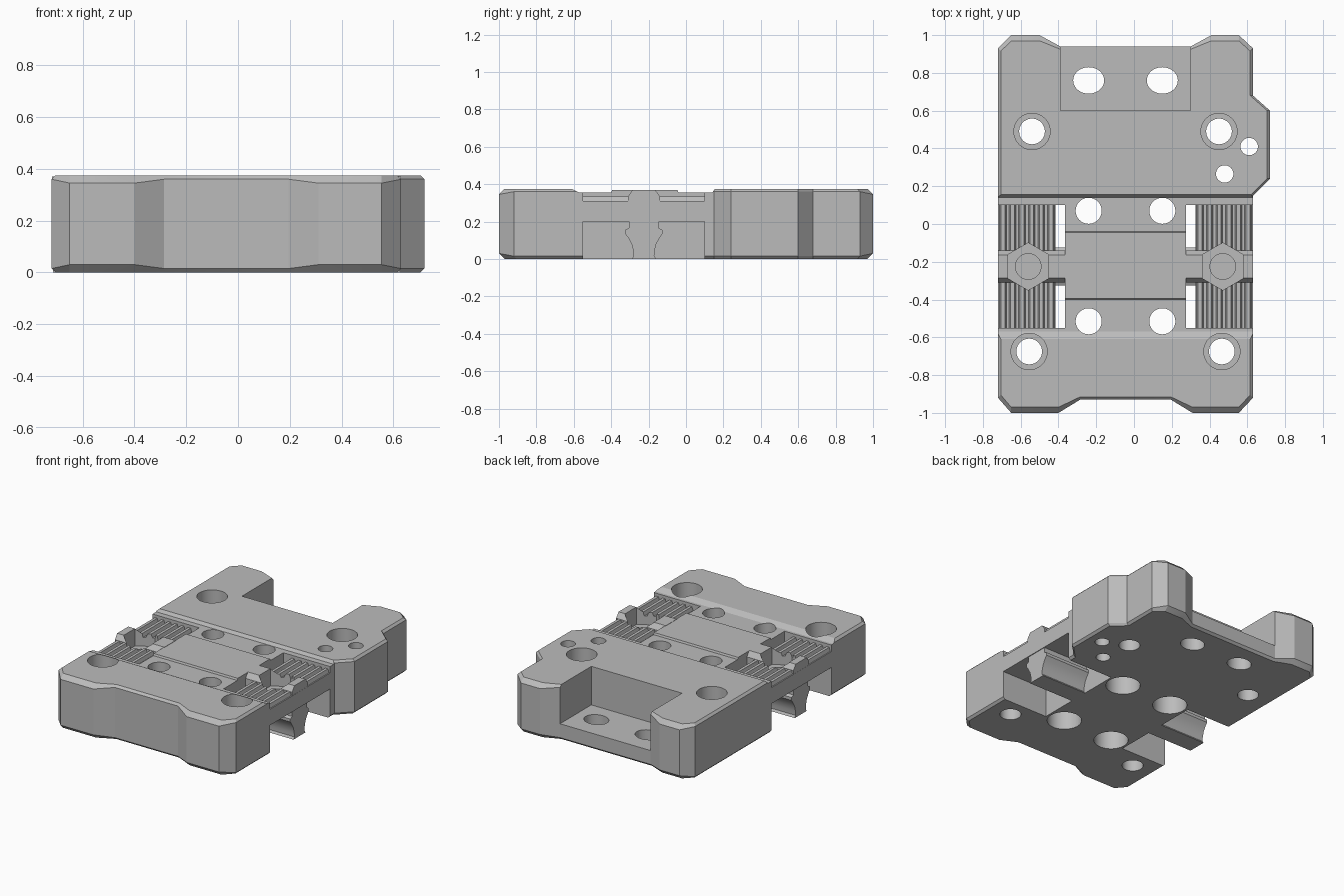
import bpy, bmesh
from math import cos, sin, pi, radians

if "Cube" in bpy.data.objects:
    bpy.data.objects.remove(bpy.data.objects["Cube"])

MID = -0.045          # symmetry plane of the base
TOP = 0.375

grey = bpy.data.materials.new("matte_grey")
grey.use_nodes = True
colour = (0.5, 0.5, 0.5, 1)
grey.diffuse_color = colour
grey.node_tree.nodes["Principled BSDF"].inputs["Base Color"].default_value = colour


def link(name, bm):
    bmesh.ops.recalc_face_normals(bm, faces=bm.faces)
    mesh = bpy.data.meshes.new(name)
    bm.to_mesh(mesh)
    bm.free()
    mesh.materials.append(grey)
    ob = bpy.data.objects.new(name, mesh)
    bpy.context.collection.objects.link(ob)
    return ob


def loft(name, loops):
    bm = bmesh.new()
    rings = [[bm.verts.new(p) for p in loop] for loop in loops]
    n = len(rings[0])
    for a, b in zip(rings, rings[1:]):
        for i in range(n):
            j = (i + 1) % n
            bm.faces.new((a[i], a[j], b[j], b[i]))
    bm.faces.new(rings[0])
    bm.faces.new(rings[-1])
    return link(name, bm)


def prism(name, pts, axis, lo, hi):
    place = {"x": lambda p, t: (t, p[0], p[1]),
             "y": lambda p, t: (p[0], t, p[1]),
             "z": lambda p, t: (p[0], p[1], t)}[axis]
    return loft(name, [[place(p, t) for p in pts] for t in (lo, hi)])


def box(name, x0, x1, y0, y1, z0, z1):
    return prism(name, [(x0, y0), (x1, y0), (x1, y1), (x0, y1)], "z", z0, z1)


def post(name, x, y, r, z0, z1, sides=40, rx=None, turn=0):
    pts = [(x + (rx or r) * cos(2 * pi * i / sides + turn),
            y + r * sin(2 * pi * i / sides + turn)) for i in range(sides)]
    return prism(name, pts, "z", z0, z1)


def cut(ob, cutters):
    for c in cutters:
        mod = ob.modifiers.new("cut", "BOOLEAN")
        mod.operation, mod.solver, mod.object = "DIFFERENCE", "EXACT", c
    bpy.context.view_layer.update()
    done = bpy.data.meshes.new_from_object(
        ob.evaluated_get(bpy.context.evaluated_depsgraph_get()))
    ob.modifiers.clear()
    ob.data = done
    for c in cutters:
        bpy.data.objects.remove(c)


def sides(x):
    """The same x on both sides of the symmetry plane."""
    return (x, 2 * MID - x)


# Base block: chamfered outline with a side bump
outline = [(-0.72, -0.92), (-0.65, -1), (-0.4, -1), (-0.285, -0.93),
           (0.195, -0.93), (0.31, -1), (0.555, -1), (0.63, -0.92),
           (0.63, 0.15), (0.72, 0.24), (0.72, 0.6), (0.63, 0.68),
           (0.63, 0.93), (0.555, 1), (0.41, 1), (0.3, 0.94),
           (-0.39, 0.94), (-0.5, 1), (-0.65, 1), (-0.72, 0.93)]


def ring(z, inset):
    loop = []
    for x, y in outline:
        tip = abs(y) > 0.99
        drop = 0.03 if tip else 0.015
        if inset:
            if x < -0.7 or x > 0.6:
                x -= 0.015 if x > 0 else -0.015
            if abs(y) > 0.9:
                y -= drop if y > 0 else -drop
            loop.append((x, y, z))
        else:
            loop.append((x, y, drop if z == 0 else z - drop))
    return loop


base = loft("base_block", [ring(0, True), ring(0, False),
                           ring(TOP, False), ring(TOP, True)])

# Cross channel with a slightly raised central plate
channel = [(-0.65, 0.395), (-0.57, 0.355), (-0.4, 0.355), (-0.395, 0.368),
           (-0.045, 0.368), (-0.04, 0.355), (0.14, 0.355), (0.17, 0.395)]
cutters = [prism("channel_cut", channel, "x", -1, 1),
           box("rear_pocket_cut", -0.39, 0.3, 0.6, 1.1, 0.11, 0.6),
           box("left_bay_cut", 0.275, 0.66, -0.55, 0.1, -0.1, 0.6),
           box("right_bay_cut", -0.8, -0.365, -0.55, 0.1, -0.1, 0.6)]

# Bolt holes, counterbored from the top at the corners, from below in the plate
for bx, by in [(-0.54, 0.49), (-0.555, -0.675)]:
    for x in sides(bx):
        cutters += [post("bolt_cut", x, by, 0.068, -0.1, 0.6),
                    post("bore_cut", x, by, 0.096, 0.25, 0.6)]
for x in sides(-0.24):
    for y in (0.07, -0.515):
        cutters += [post("plate_cut", x, y, 0.069, -0.1, 0.6),
                    post("bore_cut", x, y, 0.11, -0.1, 0.15)]
    cutters.append(post("slot_cut", x, 0.76, 0.07, -0.1, 0.6, rx=0.082))
for x, y in [(0.61, 0.41), (0.48, 0.265)]:
    cutters.append(post("pin_cut", x, y, 0.046, -0.1, 0.6))
cut(base, cutters)

# Ribbed decks, bridges and hanging clips on both sides
hook_half = [(0.08, 0.21), (0.08, 0.165), (0.1, 0.155), (0.1, 0.135),
             (0.082, 0.11), (0.066, 0.08), (0.057, 0.045), (0.055, 0.015), (0.065, 0)]
YC = -0.225
hook = [(YC + w, z) for w, z in hook_half] + [(YC - w, z) for w, z in reversed(hook_half)]
bridge = [(-0.31, 0.2), (-0.31, 0.335), (-0.285, 0.37),
          (-0.165, 0.37), (-0.14, 0.335), (-0.14, 0.2)]

for label, s in (("right", 1), ("left", -1)):
    def at(x):
        return MID + s * (x - MID)

    ribs = [(at(-0.72), 0.2)]
    count, pitch = 6, 0.305 / 6
    for i in range(count):
        x = -0.72 + i * pitch
        ribs += [(at(x), 0.31), (at(x + 0.008), 0.31), (at(x + 0.016), 0.335),
                 (at(x + 0.036), 0.335), (at(x + 0.044), 0.31)]
    ribs += [(at(-0.415), 0.31), (at(-0.415), 0.2)]
    deck = prism(label + "_ribbed_deck", ribs, "y", -0.552, 0.102)
    span = prism(label + "_bridge", bridge, "x", at(-0.719), at(-0.36))
    prism(label + "_clip", hook, "x", at(-0.715), at(-0.362))
    for part in (deck, span):
        cut(part, [post("nut_cut", at(-0.56), YC, 0.125, 0.25, 0.6, 6, turn=pi / 6),
                   post("screw_cut", at(-0.56), YC, 0.068, 0.1, 0.6)])

# Smooth round walls, keep edges crisp
for ob in bpy.context.scene.objects:
    ob.select_set(ob.type == "MESH")
    if ob.type == "MESH":
        bpy.context.view_layer.objects.active = ob
bpy.ops.object.shade_smooth_by_angle(angle=radians(25))
